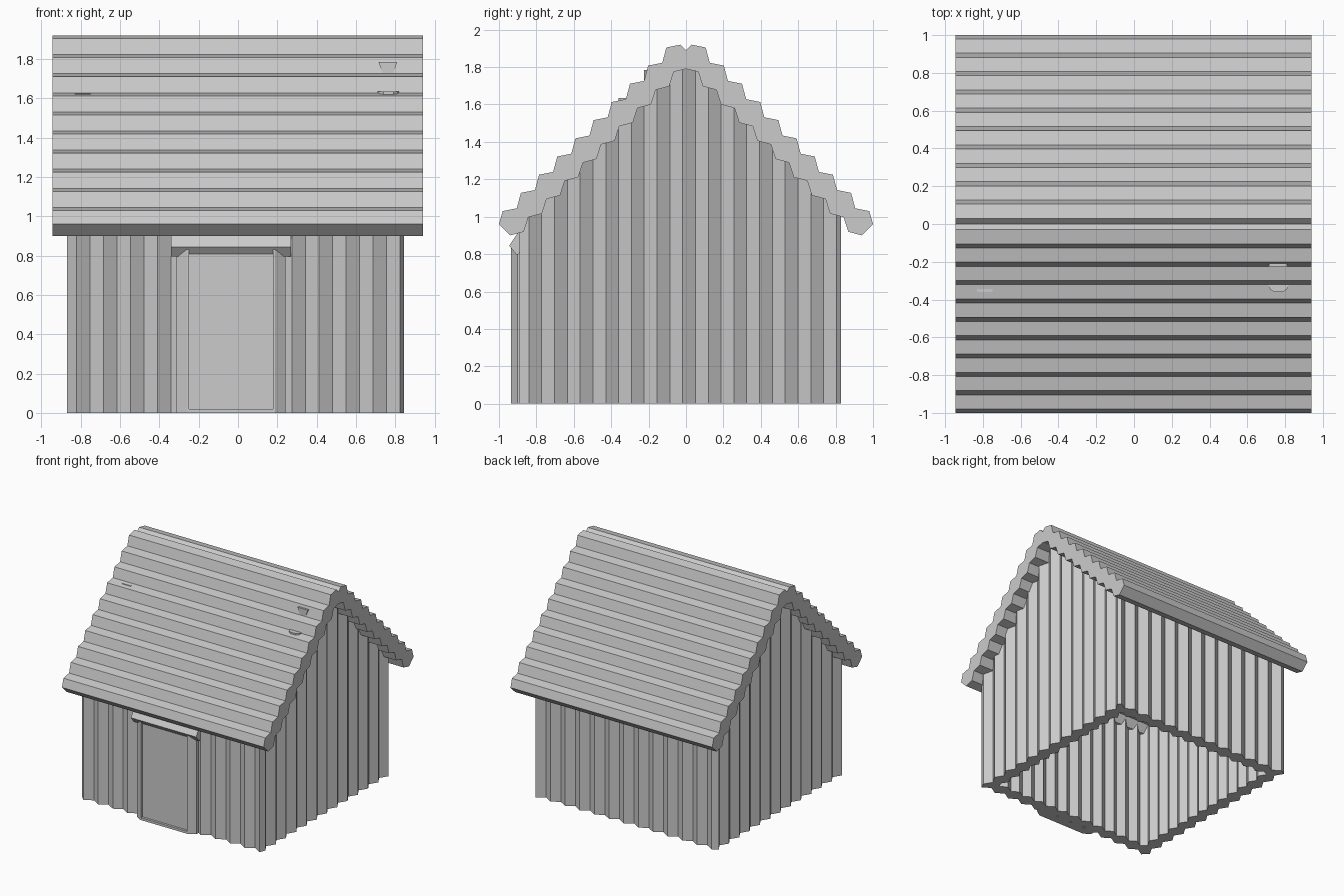
import bpy, bmesh
from mathutils import Vector

if "Cube" in bpy.data.objects:
    bpy.data.objects.remove(bpy.data.objects["Cube"])

grey = bpy.data.materials.new("plain_grey")
grey.use_nodes = True
grey.diffuse_color = (0.6, 0.6, 0.6, 1)
grey.node_tree.nodes["Principled BSDF"].inputs["Base Color"].default_value = (0.6, 0.6, 0.6, 1)


def finish(name, bm):
    bmesh.ops.recalc_face_normals(bm, faces=bm.faces)
    mesh = bpy.data.meshes.new(name)
    bm.to_mesh(mesh)
    bm.free()
    mesh.materials.append(grey)
    obj = bpy.data.objects.new(name, mesh)
    bpy.context.collection.objects.link(obj)
    return obj


def prism(name, points, offset):
    """Extrude a closed outline of 3D points along an offset."""
    bm = bmesh.new()
    face = bm.faces.new([bm.verts.new(p) for p in points])
    ext = bmesh.ops.extrude_face_region(bm, geom=[face], use_keep_orig=True)
    verts = [g for g in ext["geom"] if isinstance(g, bmesh.types.BMVert)]
    bmesh.ops.translate(bm, verts=verts, vec=Vector(offset))
    return finish(name, bm)


def along_x(name, profile, x0, x1):
    return prism(name, [(x0, y, z) for y, z in profile], (x1 - x0, 0, 0))


def upright(name, outline, z0, z1):
    return prism(name, [(x, y, z0) for x, y in outline], (0, 0, z1 - z0))


# Corrugated gable roof: one half profile, mirrored about the ridge
step = 0.0972
upper, lower = [], []
for i in range(10):
    d = step * i
    upper += [(0.03 + d, 1.92 - d), (0.105 + d, 1.905 - d)]
    lower.append((0.065 + d, 1.775 - d))
    if i < 9:
        lower.append((0.09 + d, 1.697 - d))
half = upper + [(1.0, 0.96)] + lower[::-1]
mirrored = [(-y, z) for y, z in reversed(half)]
along_x("roof", [(0, 1.89)] + half + [(0, 1.79)] + mirrored, -0.945, 0.94)

# Corrugated wall ring, open below, gables rising into the roof
X0, X1, Y0, Y1 = -0.87, 0.845, -0.89, 0.83
pitch, depth, count, thick = 0.137, 0.042, 13, 0.1


def zigzag(first):
    """Distance along the wall and depth from its outer plane."""
    return [(first + pitch * i / 2, depth * (i % 2)) for i in range(2 * count - 1)]


front = [(t, Y0 + d) for t, d in zigzag(-0.821)]
right = [(X1 - d, t) for t, d in zigzag(-0.84)]
back = [(t, Y1 - d) for t, d in reversed(zigzag(-0.821))]
left = [(X0 + d, t) for t, d in reversed(zigzag(-0.84))]
outer = front + right + back + left
cx, cy = (X0 + X1) / 2, (Y0 + Y1) / 2
sx, sy = 1 - 2 * thick / (X1 - X0), 1 - 2 * thick / (Y1 - Y0)
inner = [(cx + (x - cx) * sx, cy + (y - cy) * sy) for x, y in outer]

bm = bmesh.new()


def column(x, y):
    return bm.verts.new((x, y, 0)), bm.verts.new((x, y, 1.86 - abs(y)))


outs = [column(*p) for p in outer]
ins = [column(*p) for p in inner]
for i in range(len(outs)):
    a, b, c, d = outs[i - 1], outs[i], ins[i], ins[i - 1]
    bm.faces.new((a[0], b[0], b[1], a[1]))
    bm.faces.new((d[0], d[1], c[1], c[0]))
    bm.faces.new((a[0], d[0], c[0], b[0]))
    bm.faces.new((a[1], b[1], c[1], d[1]))
finish("walls", bm)

# Door, bevelled jambs, sill and hood
mid = -0.036
upright("door", [(-0.26, -0.915), (0.19, -0.915), (0.19, -0.86), (-0.26, -0.86)], 0.01, 0.86)
for name, s in (("right_jamb", -1), ("left_jamb", 1)):
    section = [(0.214, -0.935), (0.224, -0.935), (0.278, -0.9), (0.278, -0.85), (0.214, -0.85)]
    upright(name, [(mid + s * x, y) for x, y in section], 0, 0.86)
sill = [(-0.25, -0.935), (0.18, -0.935), (0.18, -0.86), (-0.25, -0.86)]
upright("door_sill", sill, 0, 0.02)
hood = [(-0.945, 0.845), (-0.905, 0.795), (-0.86, 0.83), (-0.86, 0.95), (-0.875, 0.95)]
along_x("door_hood", hood, -0.34, 0.27)

# Small fittings that just break through the front roof slope
vent = [(0.735, 1.73), (0.79, 1.73), (0.81, 1.785), (0.715, 1.785)]
prism("roof_vent", [(x, -0.225, z) for x, z in vent], (0, 0.035, 0))
cap = [(0.71, -0.32), (0.72, -0.345), (0.74, -0.36), (0.79, -0.36), (0.81, -0.345), (0.82, -0.32)]
upright("roof_vent_cap", cap, 1.59, 1.634)
strip = [(-0.83, -0.36), (-0.75, -0.36), (-0.75, -0.345), (-0.83, -0.345)]
upright("roof_strip", strip, 1.6, 1.625)
